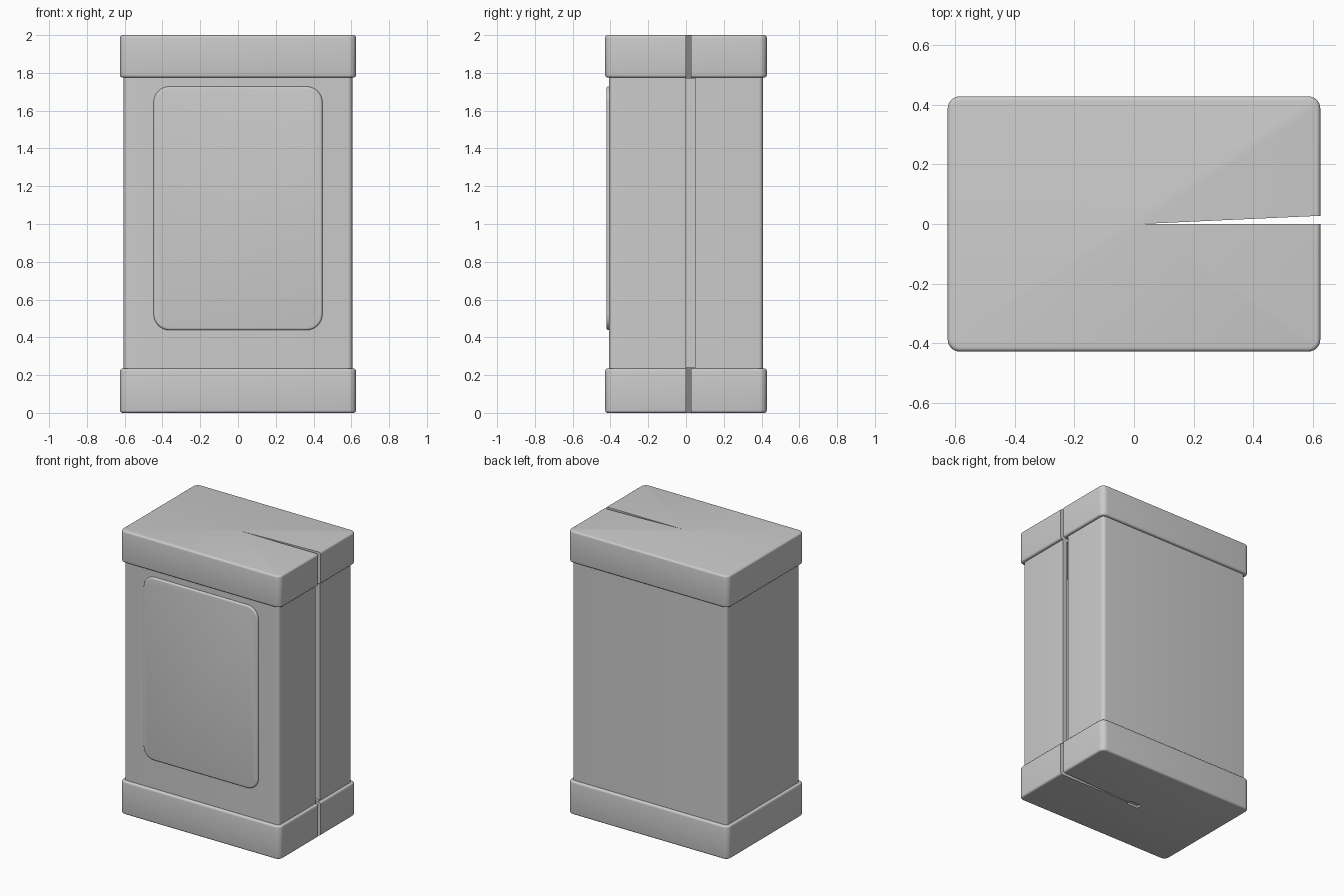
import bpy, bmesh, math

cube = bpy.data.objects.get("Cube")
if cube:
    bpy.data.objects.remove(cube, do_unlink=True)

grey = bpy.data.materials.new("plain grey")
grey.use_nodes = True
COLOUR = (0.6, 0.6, 0.6, 1)
grey.diffuse_color = COLOUR
grey.node_tree.nodes["Principled BSDF"].inputs["Base Color"].default_value = COLOUR


def prism(name, points, z0, z1):
    """Extrude a flat outline upward into a solid."""
    bm = bmesh.new()
    base = bm.faces.new([bm.verts.new((x, y, z0)) for x, y in points])
    top = bmesh.ops.extrude_face_region(bm, geom=[base])["geom"]
    for v in top:
        if isinstance(v, bmesh.types.BMVert):
            v.co.z = z1
    bmesh.ops.recalc_face_normals(bm, faces=bm.faces)
    mesh = bpy.data.meshes.new(name)
    bm.to_mesh(mesh)
    bm.free()
    mesh.materials.append(grey)
    obj = bpy.data.objects.new(name, mesh)
    bpy.context.collection.objects.link(obj)
    return obj


def rectangle(hx, hy, r, steps=6):
    """Outline of a rectangle with rounded corners."""
    pts = []
    for i, (sx, sy) in enumerate([(1, 1), (-1, 1), (-1, -1), (1, -1)]):
        for k in range(steps + 1):
            a = math.pi / 2 * (i + k / steps)
            pts.append((sx * (hx - r) + r * math.cos(a),
                        sy * (hy - r) + r * math.sin(a)))
    return pts


def finish(obj, cutters=(), bevel=0.0):
    """Round the rims, carve with the cutters and bake the result."""
    if bevel:
        m = obj.modifiers.new("rim", "BEVEL")
        m.width, m.segments, m.angle_limit = bevel, 4, math.radians(50)
    for c in cutters:
        m = obj.modifiers.new("cut", "BOOLEAN")
        m.object, m.operation, m.solver = c, "DIFFERENCE", "EXACT"
    deps = bpy.context.evaluated_depsgraph_get()
    baked = bpy.data.meshes.new_from_object(obj.evaluated_get(deps))
    obj.modifiers.clear()
    obj.data = baked
    bpy.ops.object.select_all(action="DESELECT")
    obj.select_set(True)
    bpy.context.view_layer.objects.active = obj
    bpy.ops.object.shade_smooth_by_angle(angle=math.radians(35))


# Cutters: tapering gap in the caps, wider gap in the body, inner cavity
cap_gap = prism("cap_gap_cutter", [(0.02, 0), (0.7, 0), (0.7, 0.031)], -0.1, 2.1)
body_gap = prism("body_gap_cutter",
                 [(0.02, 0), (0.7, 0), (0.7, 0.05), (0.02, 0.05)], 0.24, 1.77)
cavity = prism("cavity_cutter", rectangle(0.57, 0.375, 0.02), 0.24, 1.77)
notch = prism("notch_cutter", rectangle(0.045, 0.02, 0.002), -0.1, 0.015)
cutters = [cap_gap, body_gap, cavity, notch]

# Hollow body
body = prism("body", rectangle(0.605, 0.408, 0.025), 0.2, 1.8)
finish(body, [cavity, body_gap, cap_gap])

# Caps at both ends
base_cap = prism("base_cap", rectangle(0.625, 0.428, 0.04), 0, 0.235)
finish(base_cap, [cap_gap, notch], 0.014)
top_cap = prism("top_cap", rectangle(0.625, 0.428, 0.04), 1.775, 2)
finish(top_cap, [cap_gap], 0.014)

# Raised front panel, drawn flat and stood upright
panel = prism("front_panel", rectangle(0.447, 0.645, 0.085, 8), 0, 0.03)
finish(panel, bevel=0.012)
panel.rotation_euler.x = math.pi / 2
panel.location = (0, -0.392, 1.083)

for c in cutters:
    bpy.data.objects.remove(c, do_unlink=True)
